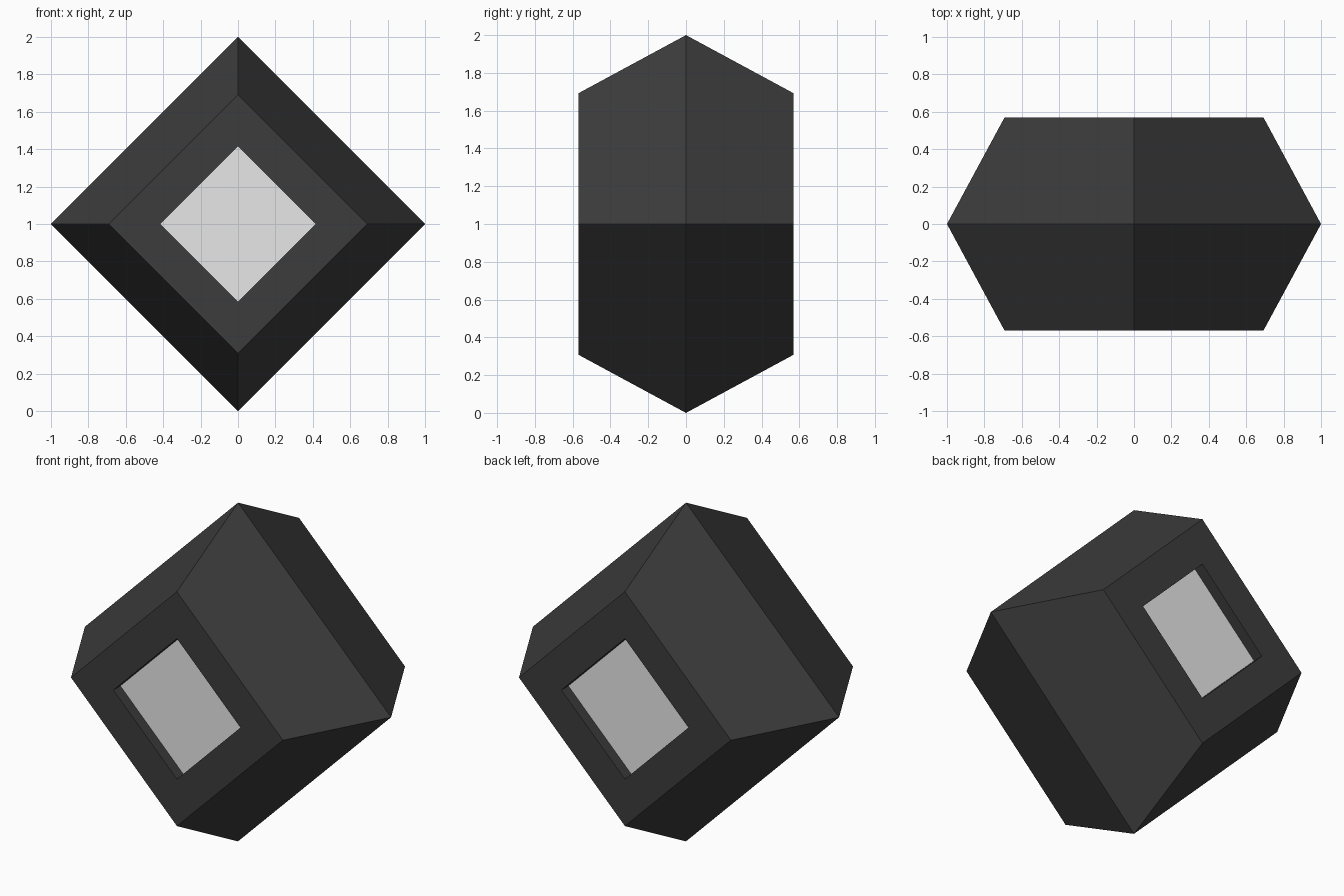
import bpy, bmesh, math

if "Cube" in bpy.data.objects:
    bpy.data.objects.remove(bpy.data.objects["Cube"])


def material(name, value):
    m = bpy.data.materials.new(name)
    m.diffuse_color = (value, value, value, 1)
    m.use_nodes = True
    m.node_tree.nodes["Principled BSDF"].inputs["Base Color"].default_value = m.diffuse_color
    return m


dark = material("dark grey", 0.045)
light = material("light grey", 0.8)
OPEN_R, FACE_Y, DEPTH = 0.415, 0.57, 0.065


def add_object(name, bm, mat):
    bmesh.ops.recalc_face_normals(bm, faces=bm.faces)
    mesh = bpy.data.meshes.new(name)
    bm.to_mesh(mesh)
    bm.free()
    mesh.materials.append(mat)
    ob = bpy.data.objects.new(name, mesh)
    bpy.context.collection.objects.link(ob)


def diamond(bm, y, r):
    return [bm.verts.new((r * math.cos(i * math.pi / 2), y,
                          1 + r * math.sin(i * math.pi / 2))) for i in range(4)]


# Four-sided body, with a square recess at each end
bm = bmesh.new()
half = [(FACE_Y - DEPTH, OPEN_R), (FACE_Y, OPEN_R), (FACE_Y, 0.692)]
profile = [(-y, r) for y, r in half] + [(0, 1)] + half[::-1]
rings = [diamond(bm, y, r) for y, r in profile]
for a, b in zip(rings, rings[1:]):
    for i in range(4):
        j = (i + 1) % 4
        bm.faces.new((a[i], a[j], b[j], b[i]))
# Light panels form the recess floors, so close the solid with them
for ring in (rings[0], rings[-1]):
    bm.faces.new(ring)
bmesh.ops.recalc_face_normals(bm, faces=bm.faces)
for f in bm.faces:
    if abs(abs(f.calc_center_median().y) - (FACE_Y - DEPTH)) < 1e-4:
        f.material_index = 1
add_object("lamp_body", bm, dark)
bpy.data.objects["lamp_body"].data.materials.append(light)
